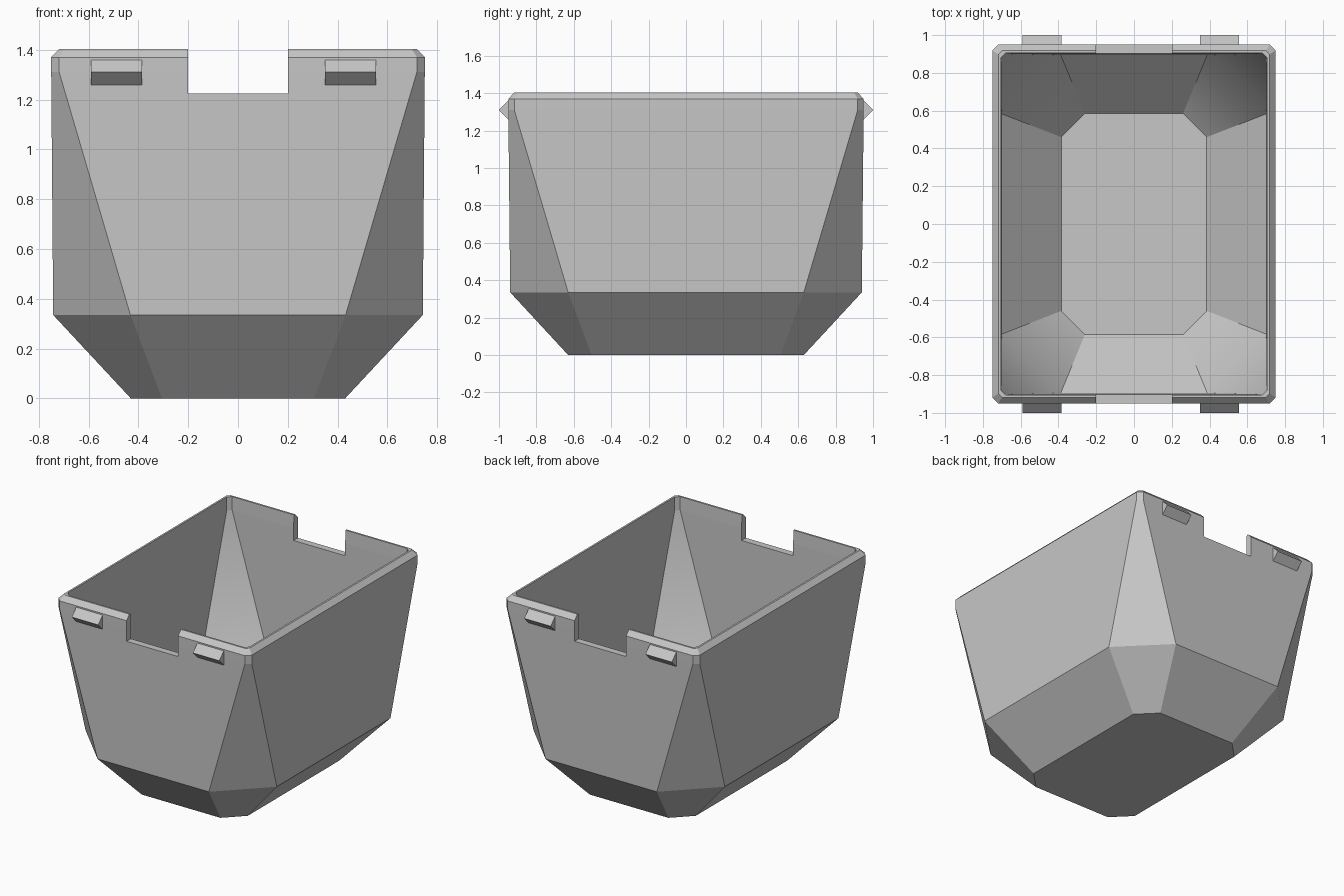
import bpy
import bmesh

cube = bpy.data.objects.get("Cube")
if cube:
    bpy.data.objects.remove(cube, do_unlink=True)

grey = bpy.data.materials.new("plain grey")
grey.use_nodes = True
colour = (0.57, 0.57, 0.57, 1)
grey.diffuse_color = colour
grey.node_tree.nodes["Principled BSDF"].inputs["Base Color"].default_value = colour


def make_object(name, bm):
    bmesh.ops.recalc_face_normals(bm, faces=bm.faces)
    mesh = bpy.data.meshes.new(name)
    bm.to_mesh(mesh)
    bm.free()
    mesh.materials.append(grey)
    obj = bpy.data.objects.new(name, mesh)
    bpy.context.collection.objects.link(obj)
    return obj


def octagon(bm, hx, hy, cut, z):
    """Ring of a rectangle with cut corners; even-numbered sides are the corners."""
    pts = []
    for sx, sy in ((1, 1), (-1, 1), (-1, -1), (1, -1)):
        pair = [(sx * hx, sy * (hy - cut), z), (sx * (hx - cut), sy * hy, z)]
        pts += pair if sx * sy > 0 else pair[::-1]
    return [bm.verts.new(p) for p in pts]


# Tub: half width, half depth, corner cut and height, up the outside and down the inside
SECTIONS = [
    (0.43, 0.63, 0.125, 0.0),
    (0.742, 0.94, 0.31, 0.335),
    (0.75, 0.95, 0.032, 1.31),
    (0.75, 0.95, 0.032, 1.37),
    (0.718, 0.918, 0.02, 1.403),
    (0.705, 0.905, 0.025, 1.403),
    (0.702, 0.902, 0.025, 1.31),
    (0.70, 0.895, 0.312, 0.35),
    (0.385, 0.585, 0.125, 0.04),
]
bm = bmesh.new()
rings = [octagon(bm, *s) for s in SECTIONS]
for level, (a, b) in enumerate(zip(rings, rings[1:])):
    for i in range(8):
        j = (i + 1) % 8
        face = bm.faces.new((a[i], a[j], b[j], b[i]))
        # Inside corners blend softly between wall and floor slope
        face.smooth = level >= 6 and i % 2 == 0
bm.faces.new(rings[0])
bm.faces.new(rings[-1])
for edge in bm.edges:
    edge.smooth = all(f.smooth for f in edge.link_faces)
tub = make_object("tub", bm)

# Notches through the front and back rims
bm = bmesh.new()
bmesh.ops.create_cube(bm, size=1)
bmesh.ops.scale(bm, vec=(0.4, 3, 0.4), verts=bm.verts)
bmesh.ops.translate(bm, vec=(0, 0, 1.425), verts=bm.verts)
cutter = make_object("notch_cutter", bm)
cutter.hide_render = True
notch = tub.modifiers.new("notch", "BOOLEAN")
notch.operation = "DIFFERENCE"
notch.solver = "EXACT"
notch.object = cutter
bpy.context.view_layer.objects.active = tub
bpy.ops.object.modifier_apply(modifier=notch.name)
bpy.data.objects.remove(cutter, do_unlink=True)

# Wedge-shaped catches under the rims
for side, sy in (("front", -1), ("back", 1)):
    for hand, x0, x1 in (("right", -0.59, -0.385), ("left", 0.35, 0.555)):
        bm = bmesh.new()
        ends = [[bm.verts.new((x, sy * y, z))
                 for y, z in ((0.945, 1.365), (1.0, 1.31), (0.945, 1.255))]
                for x in (x0, x1)]
        for end in ends:
            bm.faces.new(end)
        for i in range(3):
            j = (i + 1) % 3
            bm.faces.new((ends[0][i], ends[0][j], ends[1][j], ends[1][i]))
        make_object(f"{side}_{hand}_catch", bm)
